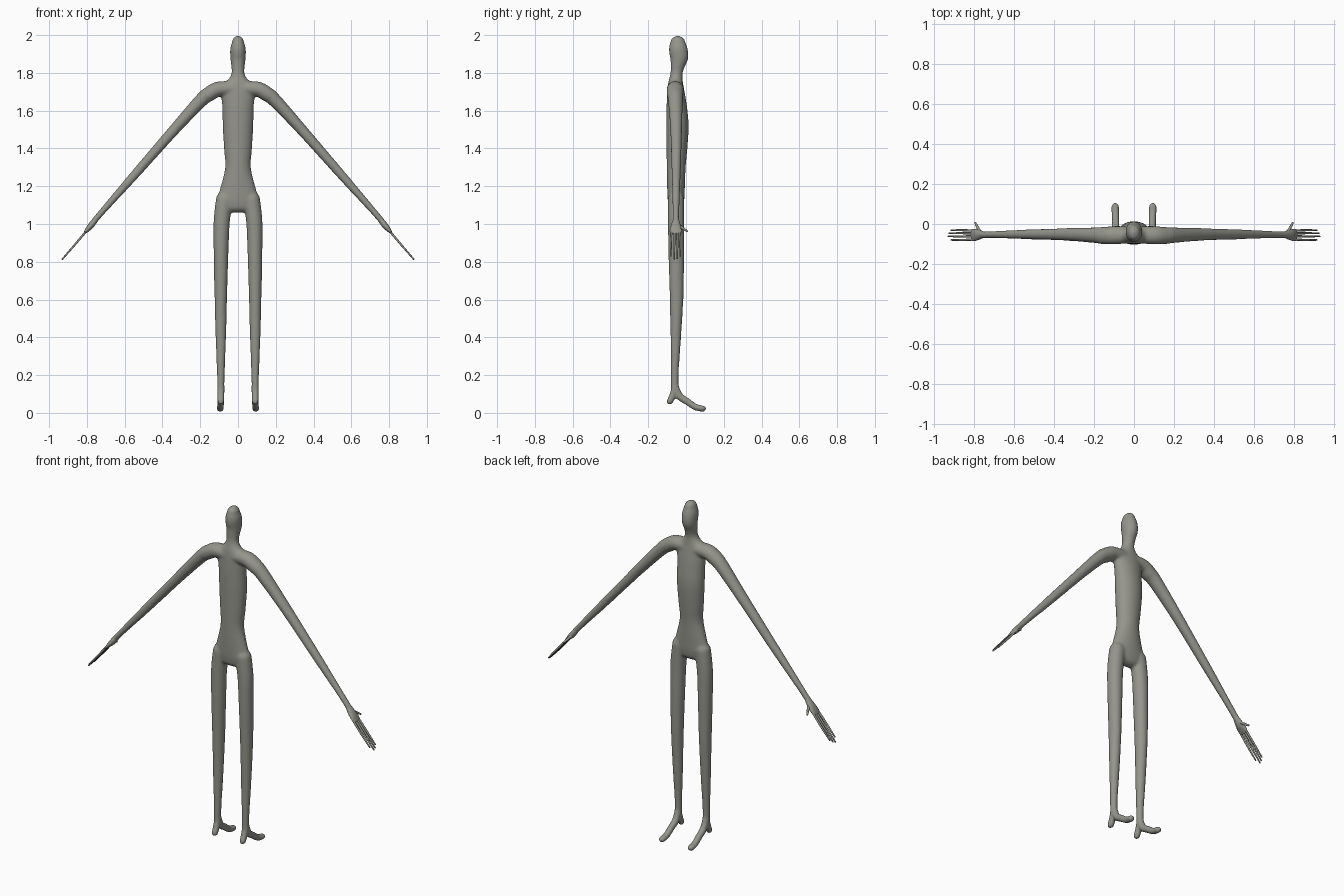
import bpy, bmesh, math
from mathutils import Vector

cube = bpy.data.objects.get("Cube")
if cube:
    bpy.data.objects.remove(cube, do_unlink=True)

skin = bpy.data.materials.new("warm_grey")
skin.use_nodes = True
GREY = (0.30, 0.30, 0.265, 1)
skin.diffuse_color = GREY
skin.node_tree.nodes["Principled BSDF"].inputs["Base Color"].default_value = GREY

Y, X = Vector((0, 1, 0)), Vector((1, 0, 0))


def spline(points, steps=5):
    """Smooth interpolation through sections (x, y, z, half_a, half_b)."""
    out = []
    n = len(points)
    for i in range(n - 1):
        p = [points[max(0, min(n - 1, i + k))] for k in (-1, 0, 1, 2)]
        for s in range(steps):
            t = s / steps
            out.append([b + 0.5 * t * (c - a + t * (2 * a - 5 * b + 4 * c - d
                        + t * (3 * (b - c) + d - a))) for a, b, c, d in zip(*p)])
    return out + [list(points[-1])]


def loft(bm, points, axis=Y, side=1, sides=20):
    """Elliptical tube with rounded ends; half_b lies along the given axis."""
    rows = spline([(side * p[0], *p[1:]) for p in points])
    centres = [Vector(r[:3]) for r in rows]
    frames = []
    for i, r in enumerate(rows):
        t = (centres[min(i + 1, len(rows) - 1)] - centres[max(i - 1, 0)]).normalized()
        frames.append((centres[i], t, r[3], r[4]))

    def cap(frame, sign):
        c, t, a, b = frame
        angles = [math.pi / 2 * k / 5 for k in range(1, 5)] + [1.5]
        return [(c + t * sign * min(a, b) * math.sin(w), t,
                 a * math.cos(w), b * math.cos(w)) for w in angles]

    frames = cap(frames[0], -1)[::-1] + frames + cap(frames[-1], 1)
    rings = []
    for c, t, a, b in frames:
        u = axis.cross(t).normalized()
        v = t.cross(u).normalized()
        ring = []
        for k in range(sides):
            w = math.tau * k / sides
            ring.append(bm.verts.new(c + u * a * math.cos(w) + v * b * math.sin(w)))
        rings.append(ring)
    for r0, r1 in zip(rings, rings[1:]):
        for k in range(sides):
            j = (k + 1) % sides
            bm.faces.new((r0[k], r0[j], r1[j], r1[k]))
    bm.faces.new(rings[0][::-1])
    bm.faces.new(rings[-1])


def finish(bm, name):
    bmesh.ops.recalc_face_normals(bm, faces=bm.faces)
    mesh = bpy.data.meshes.new(name)
    bm.to_mesh(mesh)
    bm.free()
    mesh.materials.append(skin)
    mesh.shade_smooth()
    obj = bpy.data.objects.new(name, mesh)
    bpy.context.collection.objects.link(obj)
    return obj


# Body: torso and head, arms, legs and feet fused into one skin
body = bmesh.new()
trunk = [  # z, y, half width, half depth
    (1.965, -.044, .031, .039), (1.93, -.042, .041, .049), (1.885, -.036, .041, .049),
    (1.84, -.044, .036, .038), (1.80, -.05, .034, .032), (1.77, -.053, .048, .035),
    (1.735, -.055, .085, .041), (1.69, -.053, .09, .047), (1.62, -.049, .083, .054),
    (1.52, -.045, .081, .059), (1.40, -.048, .074, .055), (1.30, -.052, .068, .05),
    (1.20, -.053, .091, .047), (1.13, -.053, .112, .044), (1.10, -.053, .11, .04)]
loft(body, [(0, y, z, a, b) for z, y, a, b in trunk], sides=32)

arm = [(.02, -.055, 1.715, .04, .042), (.10, -.057, 1.715, .04, .045),
       (.15, -.058, 1.69, .04, .044), (.20, -.056, 1.65, .036, .039),
       (.35, -.052, 1.485, .029, .031), (.55, -.052, 1.257, .024, .024),
       (.70, -.053, 1.087, .018, .018), (.77, -.054, 1.005, .016, .018)]
leg = [(.072, -.053, 1.13, .045, .043), (.087, -.053, 1.0, .043, .043),
       (.09, -.051, .8, .038, .041), (.091, -.05, .6, .033, .036),
       (.091, -.054, .4, .028, .028), (.091, -.059, .22, .021, .021),
       (.091, -.06, .12, .02, .02)]
foot = [(.091, -.06, .15, .019, .019), (.091, -.035, .09, .02, .02),
        (.092, .01, .058, .019, .019), (.093, .05, .031, .019, .018),
        (.094, .09, .022, .019, .017)]
heel = [(.091, -.06, .13, .019, .018), (.091, -.072, .09, .019, .018),
        (.091, -.086, .06, .018, .018)]
for side in (1, -1):
    loft(body, arm, Y, side)
    loft(body, leg, Y, side)
    # Foot sections are listed as width then height, so swap for the x axis
    for part in (foot, heel):
        loft(body, [(x, y, z, h, w) for x, y, z, w, h in part], X, side)
figure = finish(body, "body")
remesh = figure.modifiers.new("fuse", 'REMESH')
remesh.mode = 'VOXEL'
remesh.voxel_size = 0.007
remesh.use_smooth_shade = True
blend = figure.modifiers.new("blend", 'SMOOTH')
blend.factor = 0.5
blend.iterations = 8

# Hands: flat palm, four straight fingers and a splayed thumb
fingers = [(-.031, .916), (-.046, .926), (-.062, .93), (-.08, .915)]
for side, label in ((1, "left"), (-1, "right")):
    hand = bmesh.new()
    loft(hand, [(.755, -.053, 1.022, .015, .016), (.78, -.054, .99, .016, .026),
                (.80, -.055, .967, .011, .031), (.812, -.055, .952, .006, .03)], Y, side)
    for y, tip in fingers:
        base_y = -.055 + (y + .055) * .9
        loft(hand, [(.80, base_y, .966, .006, .006),
                    (.86, y, .895, .0055, .0055),
                    (tip, y, .895 - (tip - .86) * 1.16, .004, .004)], Y, side, 10)
    loft(hand, [(.768, -.045, 1.0, .008, .008), (.782, -.02, .98, .007, .007),
                (.795, .006, .963, .005, .005)], X, side, 10)
    finish(hand, label + "_hand")
